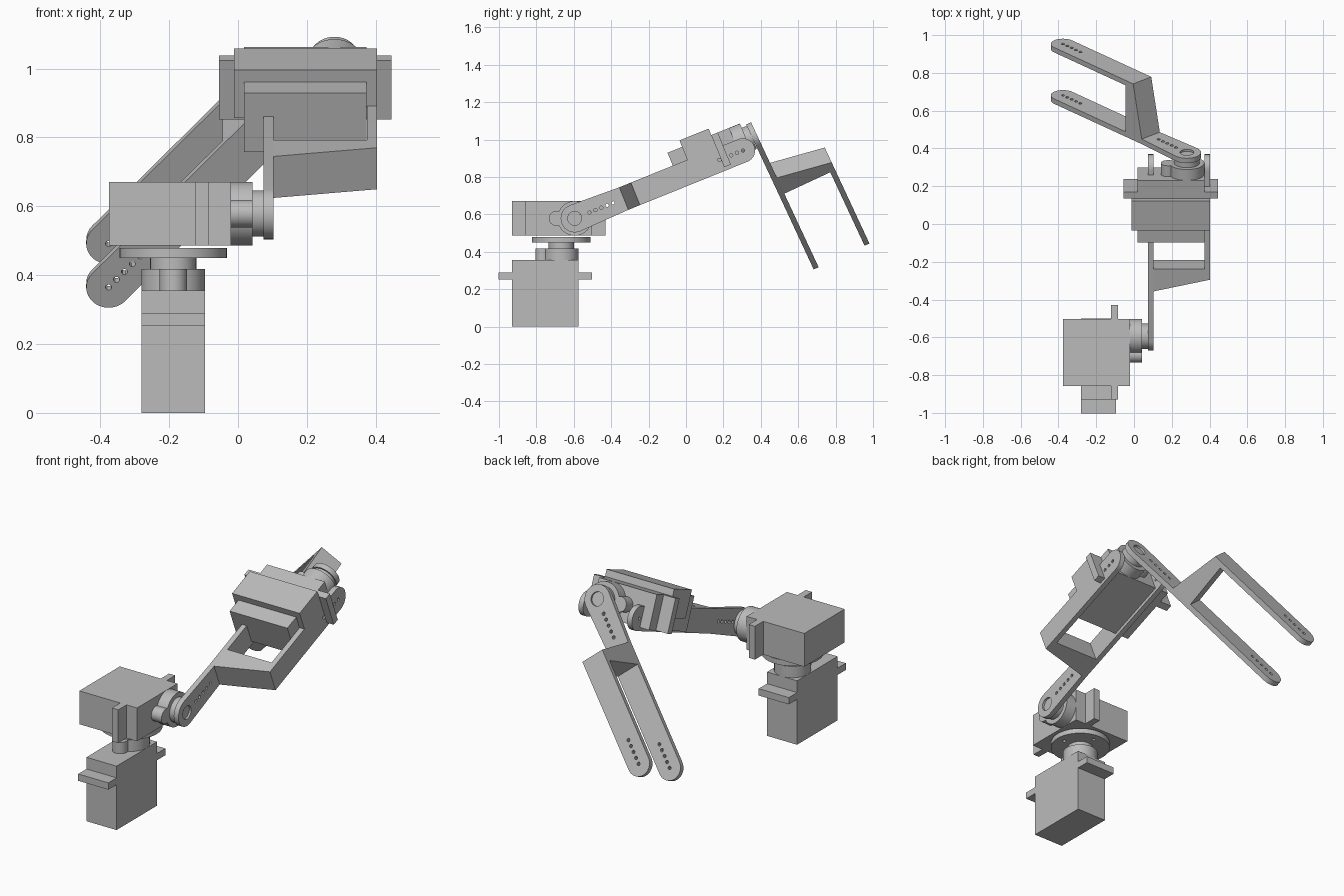
import bpy, bmesh
from math import sin, cos, pi, radians, atan2
from mathutils import Matrix, Vector

old = bpy.data.objects.get("Cube")
if old:
    bpy.data.objects.remove(old, do_unlink=True)

GREY = (0.5, 0.5, 0.5, 1)
grey = bpy.data.materials.new("plain grey")
grey.use_nodes = True
grey.diffuse_color = GREY
grey.node_tree.nodes["Principled BSDF"].inputs["Base Color"].default_value = GREY


def frame(origin, x, z):
    """Placement matrix from an origin, a long axis and a shaft axis."""
    x, z = Vector(x).normalized(), Vector(z).normalized()
    m = Matrix((x, z.cross(x), z)).transposed().to_4x4()
    m.translation = origin
    return m


def finish(name, bm, m):
    bmesh.ops.remove_doubles(bm, verts=bm.verts, dist=1e-5)
    bmesh.ops.recalc_face_normals(bm, faces=bm.faces)
    bm.transform(m)
    me = bpy.data.meshes.new(name)
    bm.to_mesh(me)
    bm.free()
    me.materials.append(grey)
    ob = bpy.data.objects.new(name, me)
    bpy.context.collection.objects.link(ob)
    return ob


def box(name, m, lo, hi):
    lo, hi = Vector(lo), Vector(hi)
    bm = bmesh.new()
    bmesh.ops.create_cube(bm, size=1)
    for v in bm.verts:
        v.co = (lo + hi) / 2 + v.co * (hi - lo)
    return finish(name, bm, m)


def smooth(ob):
    bpy.ops.object.select_all(action="DESELECT")
    ob.select_set(True)
    bpy.context.view_layer.objects.active = ob
    bpy.ops.object.shade_smooth_by_angle(angle=radians(30))


def cylinder(name, m, x, r, z0, z1):
    bm = bmesh.new()
    bmesh.ops.create_cone(bm, cap_ends=True, segments=40, radius1=r, radius2=r, depth=z1 - z0)
    bmesh.ops.translate(bm, verts=bm.verts, vec=(x, 0, (z0 + z1) / 2))
    smooth(finish(name, bm, m))


def arc(cx, r, a0, a1, n=16, cy=0):
    steps = [radians(a0 + (a1 - a0) * i / n) for i in range(n + 1)]
    return [(cx + r * cos(a), cy + r * sin(a)) for a in steps]


def hole(cx, r, n=12, cy=0):
    return arc(cx, r, 0, 360, n, cy)[:-1]


def plate(name, m, loops, z0, z1):
    """Flat plate from an outline and holes."""
    cu = bpy.data.curves.new(name, "CURVE")
    cu.dimensions, cu.fill_mode, cu.extrude = "2D", "BOTH", (z1 - z0) / 2
    for loop in loops:
        sp = cu.splines.new("POLY")
        sp.points.add(len(loop) - 1)
        for p, (x, y) in zip(sp.points, loop):
            p.co = (x, y, 0, 1)
        sp.use_cyclic_u = True
    tmp = bpy.data.objects.new(name, cu)
    me = bpy.data.meshes.new_from_object(tmp)
    bm = bmesh.new()
    bm.from_mesh(me)
    bpy.data.objects.remove(tmp)
    bpy.data.curves.remove(cu)
    bpy.data.meshes.remove(me)
    bmesh.ops.translate(bm, verts=bm.verts, vec=(0, 0, (z0 + z1) / 2))
    smooth(finish(name, bm, m))


# Servo: body, mounting tabs, gear housing and shaft
H, GEAR, SHAFT = 0.355, 0.4175, 0.45
T = 0.029


def servo(name, m):
    w = 0.0925
    box(name + "_body", m, (w - H, -w, 0), (w, w, H))
    box(name + "_tabs", m, (-0.335, -w, 0.252), (0.1655, w, 0.29))
    cylinder(name + "_gear_housing", m, 0, w, H, GEAR)
    cylinder(name + "_small_gear_housing", m, -0.098, 0.04, H, GEAR)
    cylinder(name + "_shaft", m, 0, 0.067, GEAR, SHAFT)


# Forked bracket: horn arm with one straight prong, slanted web, second prong
def bracket(name, m):
    r, tip, far = 0.065, 0.97, 0.3
    tips = [hole(tip - 0.034 * i, 0.009) for i in range(5)]
    horn = [hole(0.085 + 0.034 * i, 0.009) for i in range(5)]
    end = arc(tip, r, -90, 90)
    plate(name + "_main_arm", m,
          [arc(0, 0.075, 90, 270) + [(0.28, -r)] + end + [(0.28, r)],
           hole(0, 0.037, 24)] + horn + tips, 0, T)
    plate(name + "_second_prong", m, [[(0.38, -r)] + end + [(0.38, r)]] + tips, far, far + T)
    web = [(0.283, T), (0.35, far + T), (0.41, far + T), (0.41, T)]
    plate(name + "_web", m @ Matrix.Rotation(pi / 2, 4, "X"), [web], -r, r)
    cylinder(name + "_hub", m, 0, 0.037, 0, T * 0.6)


TILT, GRIP = radians(22), radians(25)
along = Vector((0, cos(TILT), sin(TILT)))

# Base servo with round turntable
base = frame((-0.188, -0.667, 0), (0, 1, 0), (0, 0, 1))
servo("base_servo", base)
ring = [hole(0.11 * cos(k * pi / 2), 0.01, 12, 0.11 * sin(k * pi / 2)) for k in range(4)]
plate("turntable", base, [hole(0, 0.156, 48)] + ring, SHAFT, SHAFT + T)

# Shoulder servo and arm
servo("shoulder_servo", frame((-0.375, -0.595, 0.5785), (0, 1, 0), (1, 0, 0)))
bracket("arm", frame((0.074, -0.595, 0.5785), along, (1, 0, 0)))

# Wrist servo with its holder
wrist_origin = Vector((0.28, -0.064, 0.8435))
wrist = frame(wrist_origin, (1, 0, 0), along)
servo("wrist_servo", wrist)
box("servo_holder", wrist, (-0.292, -0.13, 0.084), (0.123, 0.02, 0.252))

# Gripper fork
side = -0.676
down = (1 - side * side) ** 0.5
bracket("gripper", frame(wrist_origin + along * SHAFT,
                         (side, down * sin(GRIP), -down * cos(GRIP)),
                         (0, cos(GRIP), sin(GRIP))))
